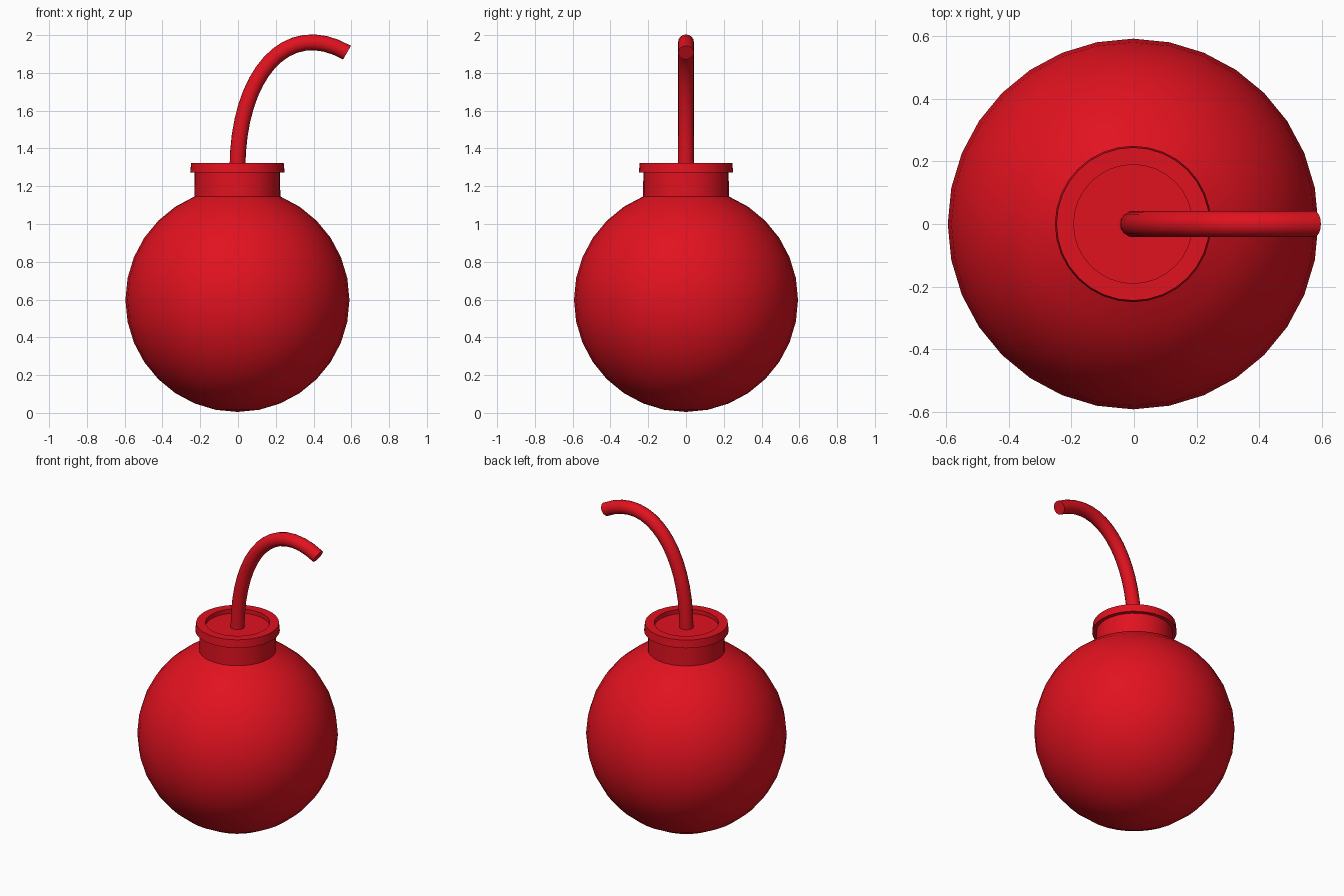
import bpy, bmesh, math

if "Cube" in bpy.data.objects:
    bpy.data.objects.remove(bpy.data.objects["Cube"])

SEGMENTS = 32
CX = -0.003          # axis of the round parts
R, CZ = 0.593, 0.598  # ball radius and centre height

red = bpy.data.materials.new("red")
red.diffuse_color = (0.75, 0.006, 0.014, 1)
red.use_nodes = True
red.node_tree.nodes["Principled BSDF"].inputs["Base Color"].default_value = red.diffuse_color


def lathe(name, profile):
    """Spin (radius, z) points around the vertical axis."""
    bm = bmesh.new()
    verts = [bm.verts.new((r, 0, z)) for r, z in profile]
    edges = [bm.edges.new(pair) for pair in zip(verts, verts[1:])]
    bmesh.ops.spin(bm, geom=verts + edges, cent=(0, 0, 0), axis=(0, 0, 1),
                   angle=math.tau, steps=SEGMENTS)
    bmesh.ops.remove_doubles(bm, verts=bm.verts[:], dist=1e-4)
    bmesh.ops.recalc_face_normals(bm, faces=bm.faces[:])
    mesh = bpy.data.meshes.new(name)
    bm.to_mesh(mesh)
    bm.free()
    obj = bpy.data.objects.new(name, mesh)
    obj.location.x = CX
    bpy.context.collection.objects.link(obj)
    finish(obj)


def finish(obj):
    obj.data.materials.append(red)
    bpy.ops.object.select_all(action='DESELECT')
    obj.select_set(True)
    bpy.context.view_layer.objects.active = obj
    bpy.ops.object.shade_smooth_by_angle(angle=math.radians(35))


# Ball, neck, overhanging rim and recessed lid as one closed profile
step = math.pi / 16
ball = [(R * math.sin(i * step), CZ - R * math.cos(i * step)) for i in range(15)]
ball[0] = (0, CZ - R)
neck = [(0.226, 1.272), (0.25, 1.272), (0.245, 1.323),
        (0.19, 1.323), (0.19, 1.295), (0, 1.295)]
lathe("bomb_body", ball + neck)

# Curved fuse, a round tube with flat ends
curve = bpy.data.curves.new("fuse", 'CURVE')
curve.dimensions = '3D'
curve.bevel_depth = 0.042
curve.bevel_resolution = 6
curve.resolution_u = 16
curve.use_fill_caps = True
spline = curve.splines.new('BEZIER')
spline.bezier_points.add(1)
path = [((CX, 1.1), (CX, 1.29), (CX, 1.79)),
        ((0.257, 2.092), (0.577, 1.907), (0.75, 1.807))]
for point, (left, co, right) in zip(spline.bezier_points, path):
    point.handle_left_type = point.handle_right_type = 'FREE'
    point.handle_left = (left[0], 0, left[1])
    point.co = (co[0], 0, co[1])
    point.handle_right = (right[0], 0, right[1])
fuse = bpy.data.objects.new("fuse", curve)
bpy.context.collection.objects.link(fuse)
bpy.ops.object.select_all(action='DESELECT')
fuse.select_set(True)
bpy.context.view_layer.objects.active = fuse
bpy.ops.object.convert(target='MESH')
finish(bpy.context.object)
